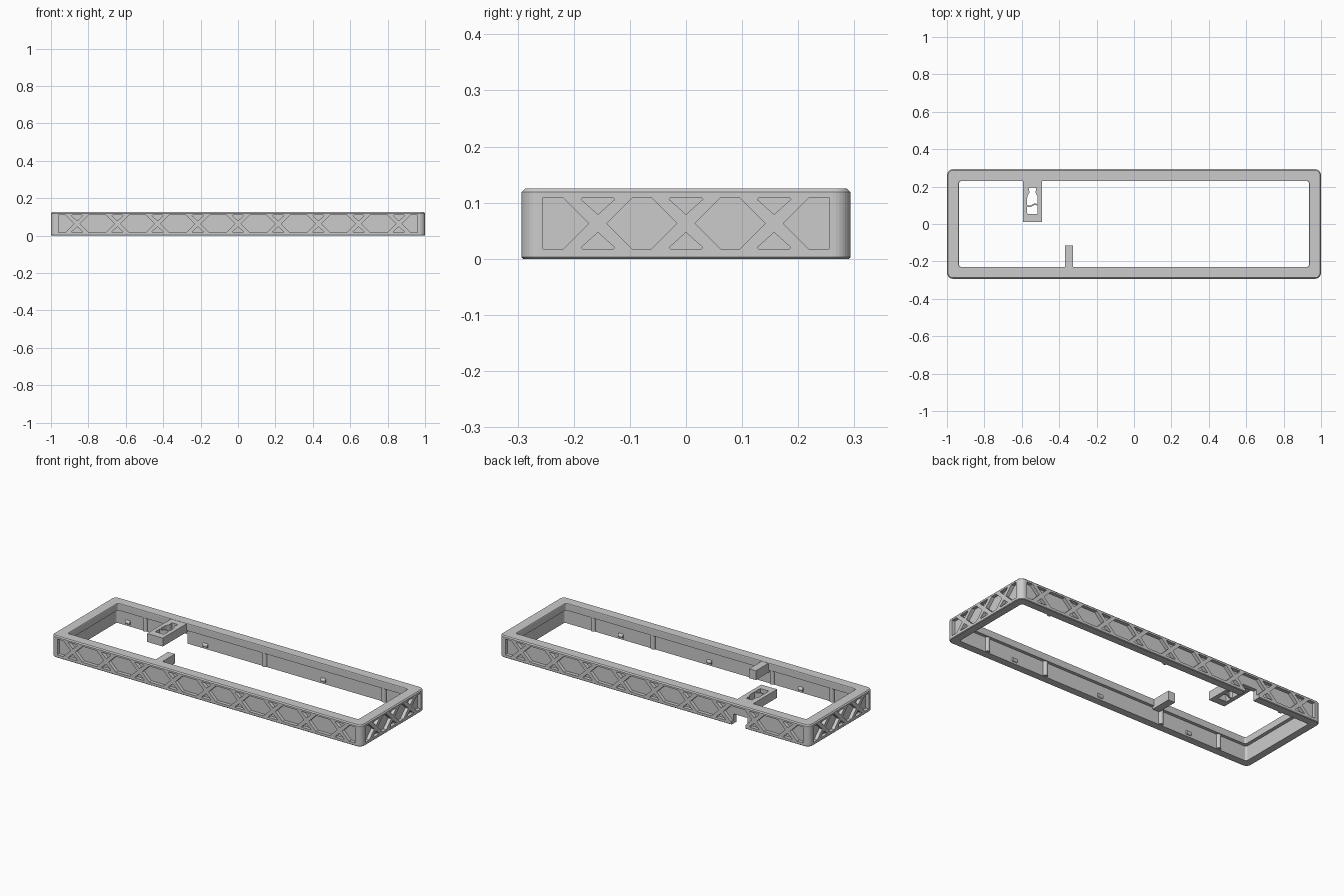
import bpy, bmesh, math
from mathutils import Matrix, Vector

cube = bpy.data.objects.get("Cube")
if cube:
    bpy.data.objects.remove(cube, do_unlink=True)

grey = bpy.data.materials.new("light grey plastic")
grey.use_nodes = True
COLOUR = (0.6, 0.6, 0.6, 1)
grey.diffuse_color = COLOUR
grey.node_tree.nodes["Principled BSDF"].inputs["Base Color"].default_value = COLOUR

TOP, LIP_Z = 0.125, 0.085        # overall height, underside of the inner lip
HX, HY = 1.0, 0.293              # outer half sizes
CX, CY = HX - 0.045, HY - 0.046  # cavity half sizes below the lip


def make_object(name, bm):
    bmesh.ops.recalc_face_normals(bm, faces=bm.faces)
    mesh = bpy.data.meshes.new(name)
    bm.to_mesh(mesh)
    bm.free()
    mesh.materials.append(grey)
    ob = bpy.data.objects.new(name, mesh)
    bpy.context.scene.collection.objects.link(ob)
    return ob


def add_prism(bm, points, depth, matrix=Matrix()):
    """Extrude a flat outline from local z = 0 to depth, then place it."""
    low = [bm.verts.new(matrix @ Vector((u, v, 0))) for u, v in points]
    high = [bm.verts.new(matrix @ Vector((u, v, depth))) for u, v in points]
    bm.faces.new(low)
    bm.faces.new(high)
    n = len(points)
    for i in range(n):
        bm.faces.new((low[i], low[(i + 1) % n], high[(i + 1) % n], high[i]))


def box(name, x0, x1, y0, y1, z0, z1):
    bm = bmesh.new()
    add_prism(bm, [(x0, y0), (x1, y0), (x1, y1), (x0, y1)], z1 - z0,
              Matrix.Translation((0, 0, z0)))
    return make_object(name, bm)


def cut(target, cutter):
    cutter.hide_render = True
    mod = target.modifiers.new("cut", "BOOLEAN")
    mod.operation, mod.solver, mod.object = "DIFFERENCE", "EXACT", cutter
    graph = bpy.context.evaluated_depsgraph_get()
    mesh = bpy.data.meshes.new_from_object(target.evaluated_get(graph))
    target.modifiers.clear()
    target.data = mesh
    bpy.data.objects.remove(cutter, do_unlink=True)


def rounded_rect(hx, hy, r, steps=8):
    points = []
    for k, (sx, sy) in enumerate([(1, 1), (-1, 1), (-1, -1), (1, -1)]):
        for i in range(steps + 1):
            a = (k + i / steps) * math.pi / 2
            points.append((sx * (hx - r) + r * math.cos(a),
                           sy * (hy - r) + r * math.sin(a)))
    return points


# Frame: rounded loops joined into a closed ring with an inner lip
sections = [
    (HX - 0.003, HY - 0.003, 0.029, 0), (HX, HY, 0.032, 0.003),
    (HX, HY, 0.032, TOP - 0.006), (HX - 0.006, HY - 0.006, 0.026, TOP),
    (0.937, 0.231, 0.012, TOP), (0.935, 0.229, 0.010, TOP - 0.003),
    (0.935, 0.229, 0.010, LIP_Z), (CX, CY, 0.012, LIP_Z), (CX, CY, 0.012, 0)]
bm = bmesh.new()
loops = [[bm.verts.new((x, y, z)) for x, y in rounded_rect(hx, hy, r)]
         for hx, hy, r, z in sections]
for a, b in zip(loops, loops[1:] + loops[:1]):
    for i in range(len(a)):
        j = (i + 1) % len(a)
        bm.faces.new((a[i], a[j], b[j], b[i]))
frame = make_object("frame", bm)


# Crossed-strut relief: pockets left between a row of X shaped struts
def lattice_pockets(bm, half_length, pitch, count, matrix):
    h, d = 0.046, 0.016          # panel half height, strut offset
    centres = [(i - (count - 1) / 2) * pitch for i in range(count)]
    for c in centres:
        for s in (1, -1):
            add_prism(bm, [(c - h + d + 0.003, s * h), (c - h + d, s * (h - 0.003)),
                           (c, s * d), (c + h - d, s * (h - 0.003)),
                           (c + h - d - 0.003, s * h)], 0.06, matrix)
    for a, b in zip(centres, centres[1:]):
        l, r = a + d, b - d
        add_prism(bm, [(l, 0), (l + h, -h), (r - h, -h),
                       (r, 0), (r - h, h), (l + h, h)], 0.06, matrix)
    for s in (1, -1):
        tip = s * (centres[-1] + d)
        add_prism(bm, [(tip, 0), (tip + s * h, h), (s * half_length, h),
                       (s * half_length, -h), (tip + s * h, -h)], 0.06, matrix)


POCKET = 0.02
for side in range(4):
    long_side = side % 2 == 0
    reach = (HY if long_side else HX) - POCKET
    turn = Matrix.Rotation(side * math.pi / 2, 4, "Z")
    place = (turn @ Matrix.Translation((0, -reach, 0.063))
             @ Matrix.Rotation(math.pi / 2, 4, "X"))
    bm = bmesh.new()
    if long_side:
        lattice_pockets(bm, 0.96, 0.215, 9, place)
    else:
        lattice_pockets(bm, 0.255, 0.157, 3, place)
    cut(frame, make_object("lattice_cutter", bm))

# Cable opening low in the back wall
TAB_X = -0.543
cut(frame, box("cable_cutter", TAB_X - 0.045, TAB_X + 0.045, 0.2, 0.35, -0.02, 0.055))

# Back tab with a bottle shaped window
tab = box("back_tab", TAB_X - 0.051, TAB_X + 0.051, 0.01, 0.24, 0.075, TOP - 0.001)
half = [(0.026, 0.053), (0.028, 0.06), (0.028, 0.14), (0.025, 0.152),
        (0.016, 0.168), (0.016, 0.176), (0.019, 0.178), (0.019, 0.195)]
outline = half + [(-x, y) for x, y in reversed(half)]
bm = bmesh.new()
add_prism(bm, outline, 0.2, Matrix.Translation((TAB_X, 0, 0)))
cut(tab, make_object("bottle_cutter", bm))

# Wavy bar across the window
wave = [(-0.03 + 0.005 * i, 0.1 + 0.006 * math.sin(-math.pi * i / 6)) for i in range(13)]
bm = bmesh.new()
add_prism(bm, [(x, y - 0.004) for x, y in wave] + [(x, y + 0.004) for x, y in reversed(wave)],
          0.048, Matrix.Translation((TAB_X, 0, 0.076)))
make_object("wave_bar", bm)

# Front arm
box("front_arm", -0.37, -0.326, -0.24, -0.115, 0.07, TOP - 0.001)


# Posts and snap nubs along the inner long walls
def rod(name, location, radius, length, along_x=False):
    bm = bmesh.new()
    turn = Matrix.Rotation(math.pi / 2, 4, "Y") if along_x else Matrix()
    bmesh.ops.create_cone(bm, cap_ends=True, segments=16, radius1=radius, radius2=radius,
                          depth=length, matrix=Matrix.Translation(location) @ turn)
    make_object(name, bm)


for x in (-0.77, -0.385, 0.385, 0.77):
    rod("front_post", (x, -CY, 0.045), 0.014, 0.084)
for x in (-0.77, 0, 0.77):
    rod("back_post", (x, CY, 0.045), 0.014, 0.084)
for x in (-0.57, 0.02, 0.59):
    rod("front_nub", (x, -CY, 0.022), 0.011, 0.03, True)
for x in (-0.88, -0.38, 0.38):
    rod("back_nub", (x, CY, 0.022), 0.011, 0.03, True)
